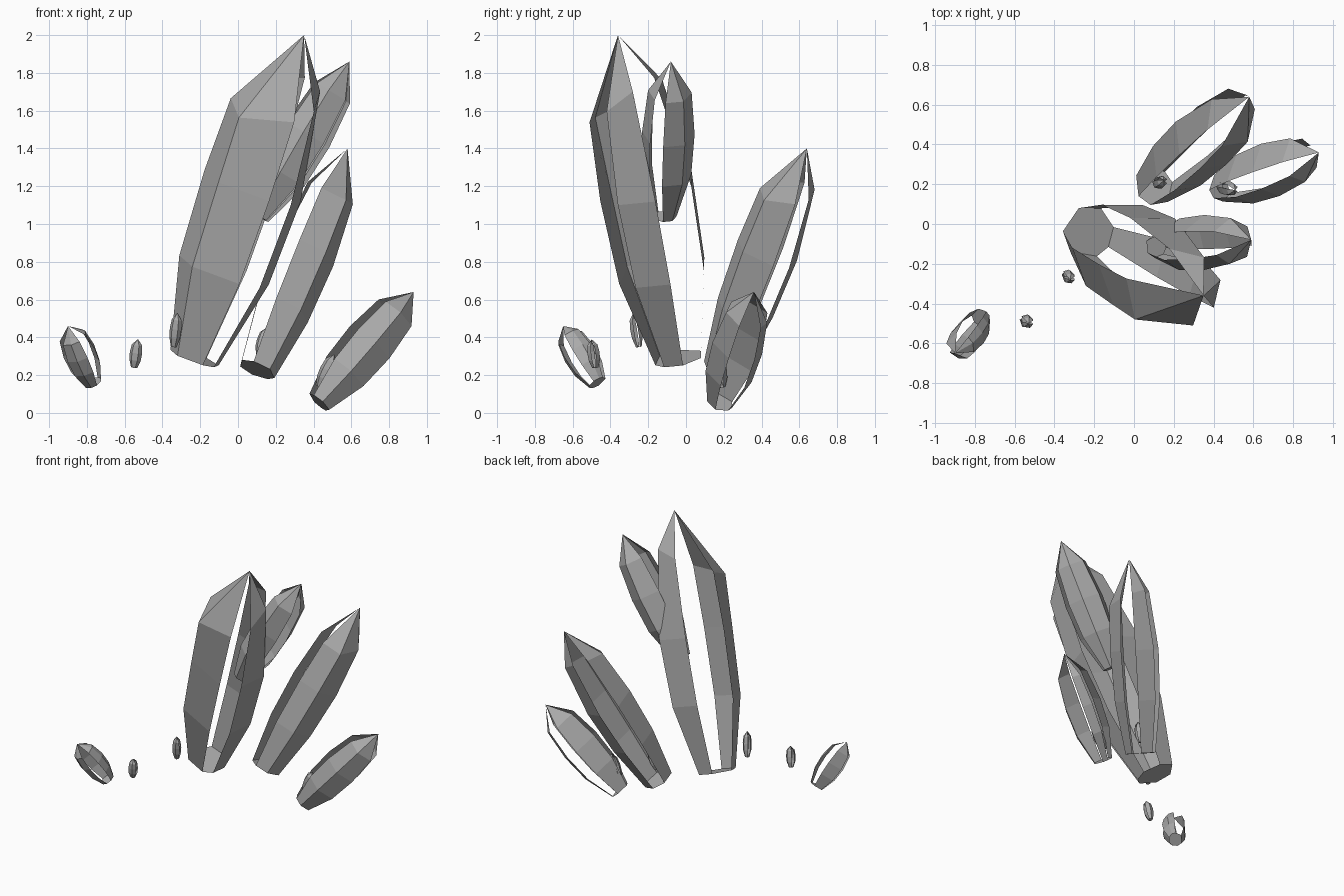
import bpy
import bmesh
from math import cos, sin, radians
from mathutils import Vector

cube = bpy.data.objects.get("Cube")
if cube:
    bpy.data.objects.remove(cube)

GREY = (0.4, 0.4, 0.4, 1)
stone = bpy.data.materials.new("grey_crystal")
stone.use_nodes = True
stone.diffuse_color = GREY
stone.node_tree.nodes["Principled BSDF"].inputs["Base Color"].default_value = GREY


def crystal(name, base, tip, radius, foot, strips, slant=0, slant_angle=0):
    """Hollow shard: a base cap and pointed strips, each spanning two angles.
    The slant tilts the shoulder ring: higher and tighter at slant_angle."""
    base, tip = Vector(base), Vector(tip)
    axis = tip - base
    along = axis.normalized()
    u = (Vector((1, 0, 0)) - along * along.x).normalized()
    v = along.cross(u)
    bm = bmesh.new()
    point = bm.verts.new(tip)
    rails = {}
    for angle in sorted({a % 360 for strip in strips for a in strip}):
        out = u * cos(radians(angle)) + v * sin(radians(angle))
        lift = slant * cos(radians(angle - slant_angle))
        profile = [(0, foot), (0.27, 0.93 * radius), (0.53, radius),
                   (0.8 + lift, (0.83 - 3 * lift) * radius)]
        rails[angle] = [bm.verts.new(base + axis * t + out * r)
                        for t, r in profile]
    # Side strips, running up to the shared point
    for start, end in strips:
        a, b = rails[start % 360], rails[end % 360]
        for i in range(len(a) - 1):
            bm.faces.new((a[i], b[i], b[i + 1], a[i + 1]))
        bm.faces.new((a[-1], b[-1], point))
    # Base cap
    bm.faces.new([rail[0] for rail in reversed(list(rails.values()))])
    mesh = bpy.data.meshes.new(name)
    bm.to_mesh(mesh)
    bm.free()
    mesh.materials.append(stone)
    obj = bpy.data.objects.new(name, mesh)
    bpy.context.collection.objects.link(obj)


# Large shards
crystal("main_crystal", (-0.23, -0.04, 0.29), (0.35, -0.36, 2.0), 0.27, 0.135,
        [(175, 225), (225, 290), (322, 7), (60, 112)], 0.07, 45)
crystal("upper_crystal", (0.11, -0.11, 1.04), (0.59, -0.08, 1.86), 0.14, 0.06,
        [(350, 40), (40, 95), (95, 157), (218, 262), (262, 318)])
crystal("rear_crystal", (0.1, 0.19, 0.23), (0.58, 0.64, 1.4), 0.17, 0.105,
        [(155, 218), (260, 315), (315, 20), (55, 105)], 0.04, 110)
crystal("left_crystal", (0.43, 0.18, 0.055), (0.93, 0.36, 0.64), 0.14, 0.07,
        [(120, 198), (238, 290), (290, 350), (50, 80)])
crystal("right_crystal", (-0.77, -0.47, 0.16), (-0.9, -0.65, 0.46), 0.09, 0.05,
        [(222, 262), (262, 300), (345, 25), (25, 55), (105, 180)])

# Tiny chips scattered round the cluster
SMALL = [(20, 75), (75, 135), (170, 230), (230, 290), (290, 340)]
for name, base, tip, radius in [
        ("front_chip", (-0.55, -0.48, 0.24), (-0.53, -0.5, 0.39), 0.034),
        ("main_chip", (-0.34, -0.25, 0.35), (-0.32, -0.28, 0.53), 0.032),
        ("rear_chip", (0.11, 0.2, 0.31), (0.15, 0.22, 0.45), 0.032),
        ("left_chip", (0.43, 0.19, 0.14), (0.51, 0.17, 0.31), 0.038)]:
    crystal(name, base, tip, radius, radius / 2, SMALL)
